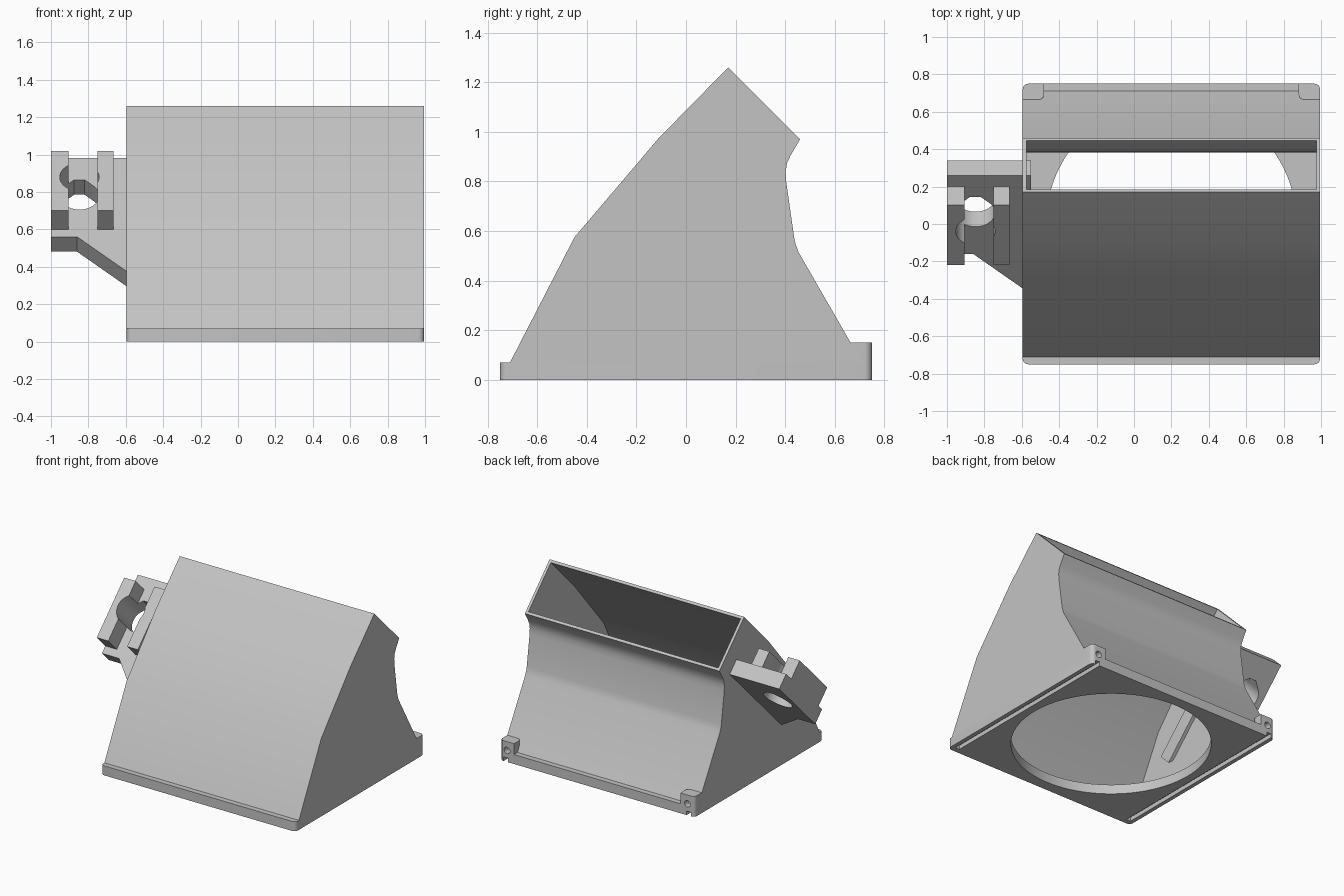
import bpy, bmesh, math
from mathutils import Vector

if "Cube" in bpy.data.objects:
    bpy.data.objects.remove(bpy.data.objects["Cube"])

X, Y, Z = Vector((1, 0, 0)), Vector((0, 1, 0)), Vector((0, 0, 1))
ZERO = Vector((0, 0, 0))
X0, X1 = -0.595, 0.995          # duct ends
WALL = 0.02

grey = bpy.data.materials.new("light grey plastic")
grey.diffuse_color = (0.55, 0.55, 0.55, 1)
grey.use_nodes = True
grey.node_tree.nodes["Principled BSDF"].inputs["Base Color"].default_value = grey.diffuse_color


def prism(name, pts, lo, hi, o=ZERO, u=X, v=Y, w=Z):
    """Extrude the (u, v) outline along w from lo to hi."""
    bm = bmesh.new()
    rings = [[bm.verts.new(o + u * a + v * b + w * c) for a, b in pts] for c in (lo, hi)]
    n = len(pts)
    bm.faces.new(rings[0])
    bm.faces.new(rings[1])
    for i in range(n):
        j = (i + 1) % n
        bm.faces.new((rings[0][i], rings[0][j], rings[1][j], rings[1][i]))
    bmesh.ops.recalc_face_normals(bm, faces=bm.faces)
    me = bpy.data.meshes.new(name)
    bm.to_mesh(me)
    bm.free()
    me.materials.append(grey)
    ob = bpy.data.objects.new(name, me)
    bpy.context.collection.objects.link(ob)
    return ob


def circle(cx, cy, r, n=64, a0=0, a1=360):
    full = a1 - a0 == 360
    return [(cx + r * math.cos(t), cy + r * math.sin(t)) for t in
            (math.radians(a0 + (a1 - a0) * i / (n if full else n - 1)) for i in range(n))]


def rounded(x0, x1, y0, y1, radii):
    """Rectangle with corner radii in the order ++, -+, --, +-."""
    pts = []
    corners = [(x1, y1, -1, -1), (x0, y1, 1, -1), (x0, y0, 1, 1), (x1, y0, -1, 1)]
    for k, ((cx, cy, sx, sy), r) in enumerate(zip(corners, radii)):
        pts += circle(cx + sx * r, cy + sy * r, r, 7, 90 * k, 90 * k + 90) if r else [(cx, cy)]
    return pts


def box(x0, x1, y0, y1):
    return [(x0, y0), (x1, y0), (x1, y1), (x0, y1)]


def cut(ob, cutter):
    cutter.hide_render = True
    m = ob.modifiers.new("cut", 'BOOLEAN')
    m.operation, m.solver, m.object = 'DIFFERENCE', 'EXACT', cutter
    bpy.context.view_layer.objects.active = ob
    bpy.ops.object.modifier_apply(modifier=m.name)
    bpy.data.objects.remove(cutter)


def inset(path, t):
    """Offset an open path to its right by t, with mitred corners."""
    p = [Vector(q) for q in path]
    nrm = []
    for a, b in zip(p, p[1:]):
        d = (b - a).normalized()
        nrm.append(Vector((d.y, -d.x)))
    out = []
    for i, q in enumerate(p):
        a, b = nrm[max(i - 1, 0)], nrm[min(i, len(nrm) - 1)]
        s = q + (a + b) * (t / (1 + a.dot(b)))
        out.append((s.x, s.y))
    return out


# duct: side outline, hollowed out from floor to slanted mouth
front = [(-0.71, 0.07), (-0.45, 0.575), (-0.11, 0.975), (0.17, 1.26)]
back = [(0.46, 0.97), (0.422, 0.905), (0.408, 0.875), (0.402, 0.84), (0.404, 0.80),
        (0.437, 0.57), (0.443, 0.545), (0.454, 0.515), (0.71, 0.07)]
duct = prism("duct", front + back, X0, X1, u=Y, v=Z, w=X)
fi, bi = inset(front, WALL), inset(back, WALL)
hollow = ([(fi[0][0], 0.0)] + fi + [(fi[-1][0] + 0.1, fi[-1][1] + 0.1),
          (bi[0][0] + 0.1, bi[0][1] + 0.1)] + bi + [(bi[-1][0], 0.0)])
cut(duct, prism("hollow_cutter", hollow, X0 + WALL, X1 - WALL, u=Y, v=Z, w=X))

# base plate with round fan opening and two slide grooves
base = prism("base_plate", rounded(X0, X1, -0.75, 0.75, [0.03] * 4), 0, 0.07)
cut(base, prism("fan_cutter", circle(0.2, 0, 0.67, 96), -0.1, 0.2))
for gx in (X0 + 0.03, X1 - 0.065):
    cut(base, prism("groove_cutter", box(gx, gx + 0.035, -0.71, 0.8), -0.05, 0.03))

# screw ears at the back corners
ears = [("left_ear", X0, X0 + 0.115, [0, 0.03, 0, 0.03]),
        ("right_ear", X1 - 0.115, X1, [0.03, 0, 0.03, 0])]
for name, a, b, radii in ears:
    ear = prism(name, rounded(a, b, 0.665, 0.75, radii), 0.07, 0.15)
    for part in (ear, base):
        cut(part, prism("screw_cutter", circle((a + b) / 2, 0.085, 0.024, 24),
                        0.6, 0.8, u=X, v=Z, w=Y))

# slanted side bracket: plate, two clamp jaws, teardrop hole through all
O = Vector((-0.848, 0.06, 0.78))
V, W = Vector((0, 1, 1)).normalized(), Vector((0, -1, 1)).normalized()
frame = dict(o=O, u=X, v=V, w=W)
plate = prism("bracket_plate", [(-0.152, 0.283), (-0.152, -0.311), (-0.012, -0.311),
                                (0.298, -0.617), (0.298, 0.283)], -0.113, 0, **frame)
jaws = [prism("left_jaw", box(-0.152, -0.058, -0.255, 0.198), 0, 0.141, **frame),
        prism("right_jaw", box(0.096, 0.183, -0.255, 0.198), 0, 0.141, **frame)]
teardrop = circle(0, 0, 0.105, 40, 135, 405) + [(0.028, 0.12), (-0.028, 0.12)]
for part in [plate] + jaws:
    cut(part, prism("hole_cutter", teardrop, -0.3, 0.3, **frame))

# smooth curved faces, keep edges sharp
for ob in bpy.context.scene.objects:
    ob.select_set(True)
bpy.context.view_layer.objects.active = duct
bpy.ops.object.shade_smooth_by_angle(angle=math.radians(30))
